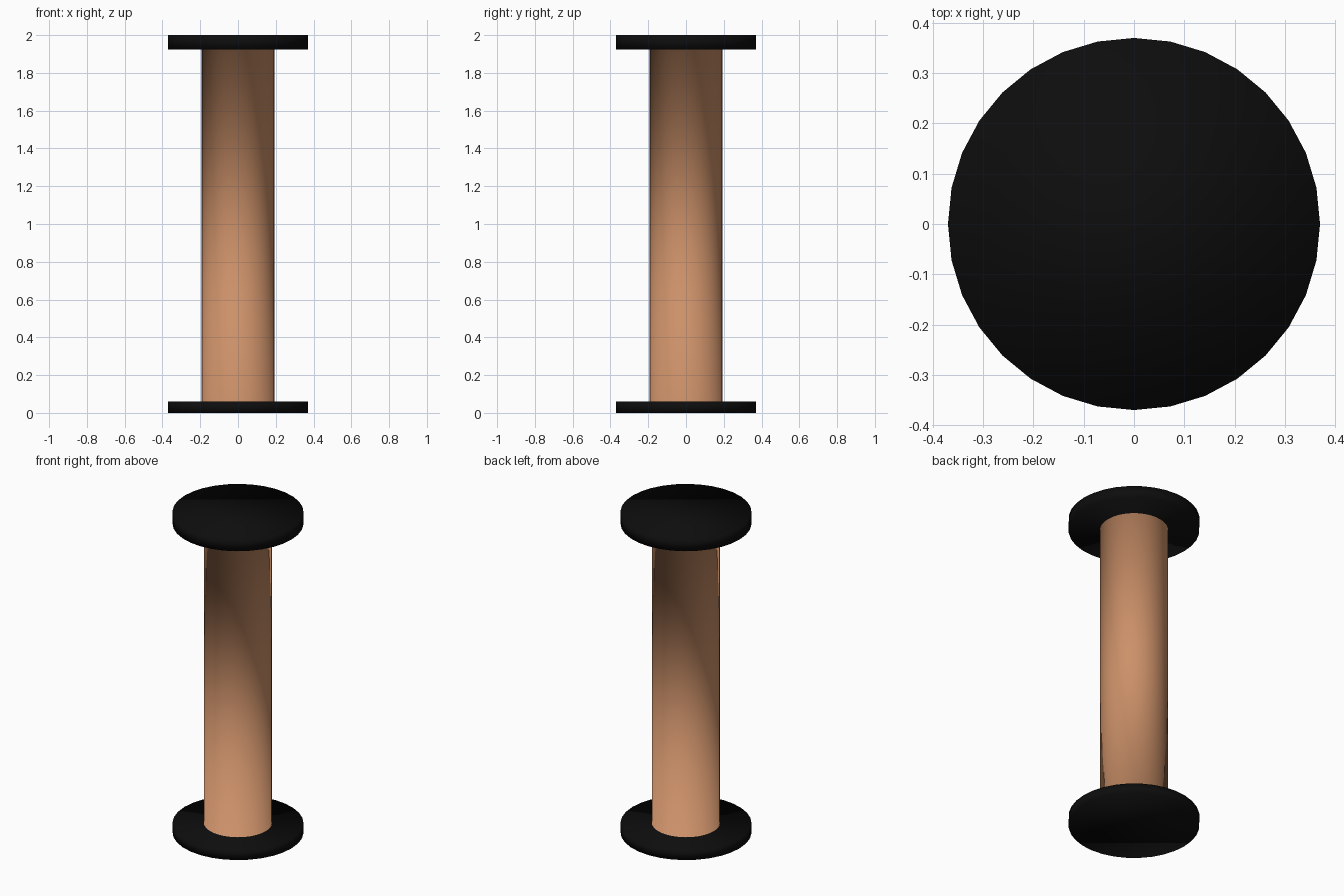
import bpy, bmesh
from math import cos, sin, tau

cube = bpy.data.objects.get("Cube")
if cube:
    bpy.data.objects.remove(cube)

SIDES = 32
CAP_R, SHAFT_R = 0.37, 0.193
BASE_TOP, CAP_BOTTOM, HEIGHT = 0.06, 1.925, 2.0


def material(name, color):
    m = bpy.data.materials.new(name)
    m.use_nodes = True
    m.diffuse_color = color
    m.node_tree.nodes["Principled BSDF"].inputs["Base Color"].default_value = color
    return m


black = material("black", (0.004, 0.004, 0.004, 1))
copper = material("copper_tan", (0.60, 0.28, 0.14, 1))

# Lathed column: base disc, shaft and top disc as one continuous skin
profile = [(CAP_R, 0), (CAP_R, BASE_TOP), (SHAFT_R, BASE_TOP),
           (SHAFT_R, CAP_BOTTOM), (CAP_R, CAP_BOTTOM), (CAP_R, HEIGHT)]
bm = bmesh.new()
rings = [[bm.verts.new((r * cos(tau * i / SIDES), r * sin(tau * i / SIDES), z))
          for i in range(SIDES)] for r, z in profile]
for low, high in zip(rings, rings[1:]):
    for i in range(SIDES):
        j = (i + 1) % SIDES
        bm.faces.new((low[i], low[j], high[j], high[i]))
bm.faces.new(rings[0][::-1])
bm.faces.new(rings[-1])

# Discs are black, the tall shaft faces are copper
for f in bm.faces:
    f.smooth = True
    zs = [v.co.z for v in f.verts]
    f.material_index = 1 if max(zs) - min(zs) > 1 else 0

mesh = bpy.data.meshes.new("column_with_end_discs")
bm.to_mesh(mesh)
bm.free()
mesh.materials.append(black)
mesh.materials.append(copper)
column = bpy.data.objects.new("column_with_end_discs", mesh)
bpy.context.collection.objects.link(column)
